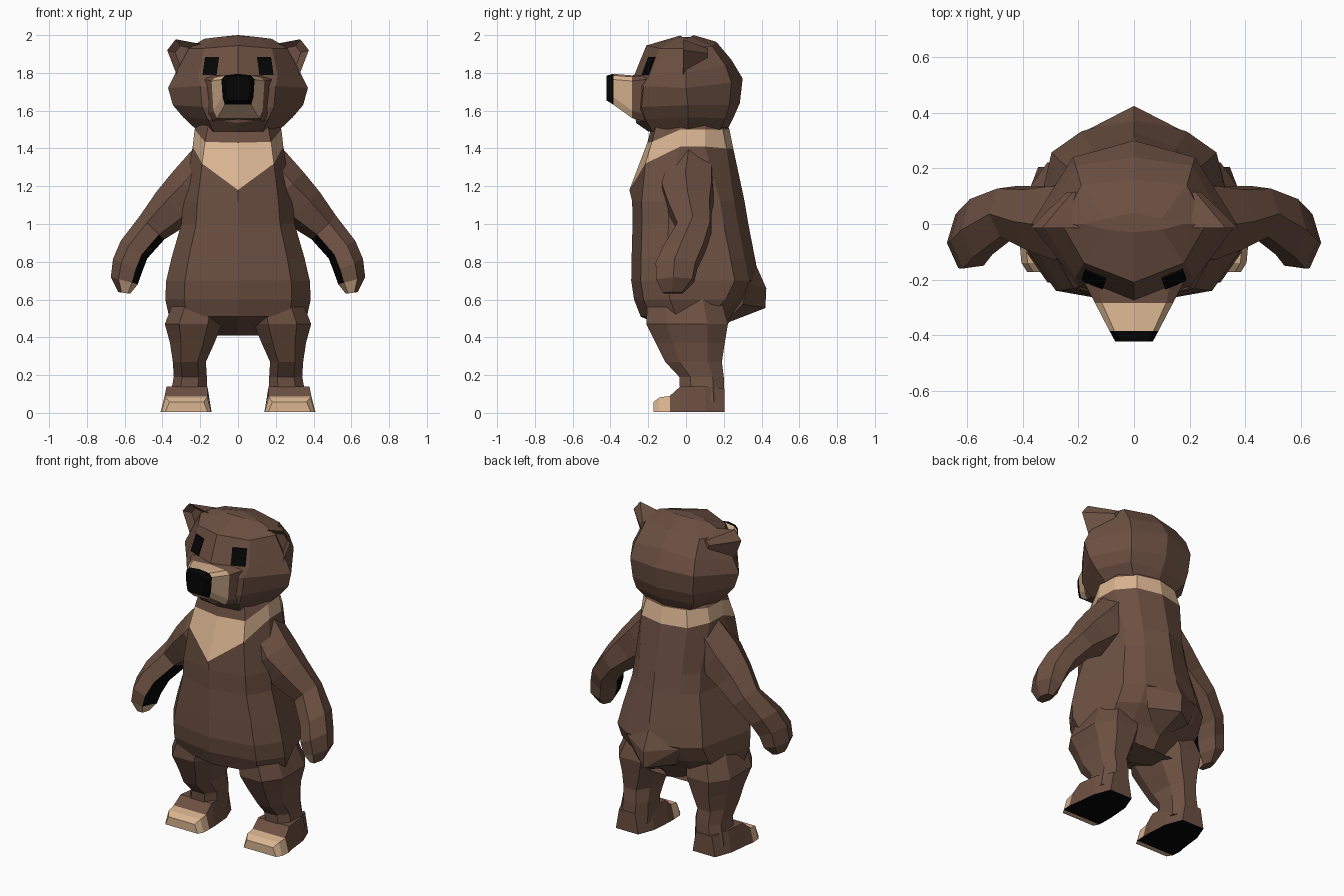
import bpy, bmesh, math
from mathutils import Vector
from mathutils.bvhtree import BVHTree

if "Cube" in bpy.data.objects:
    bpy.data.objects.remove(bpy.data.objects["Cube"])


def material(name, rgb):
    m = bpy.data.materials.new(name)
    m.diffuse_color = (*rgb, 1)
    m.use_nodes = True
    m.node_tree.nodes["Principled BSDF"].inputs["Base Color"].default_value = m.diffuse_color
    return m


BROWN, TAN, BLACK = 0, 1, 2
MATS = [material("brown_fur", (0.15, 0.08, 0.054)),
        material("tan_fur", (0.70, 0.46, 0.285)),
        material("black_skin", (0.0015, 0.0015, 0.0015))]


def finish(name, bm, mirror=False):
    bmesh.ops.recalc_face_normals(bm, faces=bm.faces)
    me = bpy.data.meshes.new(name)
    bm.to_mesh(me)
    bm.free()
    for m in MATS:
        me.materials.append(m)
    ob = bpy.data.objects.new(name, me)
    bpy.context.collection.objects.link(ob)
    if mirror:
        ob.modifiers.new("mirror", 'MIRROR')
    return ob


def loft(name, rings, paint=None, mirror=False, caps=(BROWN, BROWN)):
    """Skin closed rings; paint(segment, side) gives the material."""
    bm = bmesh.new()
    vs = [[bm.verts.new(p) for p in r] for r in rings]
    n = len(rings[0])
    for j in range(len(vs) - 1):
        for i in range(n):
            k = (i + 1) % n
            f = bm.faces.new((vs[j][i], vs[j][k], vs[j + 1][k], vs[j + 1][i]))
            if paint:
                f.material_index = paint(j, i)
    for ring, c in zip((vs[0], vs[-1]), caps):
        bm.faces.new(ring).material_index = c
    return finish(name, bm, mirror)


def both(half):
    """Complete a half ring whose end points lie on the centre plane."""
    return half + [(-x, y, z) for x, y, z in half[-2:0:-1]]


def hull(name, pts):
    bm = bmesh.new()
    for p in pts:
        bm.verts.new(p)
    bmesh.ops.convex_hull(bm, input=bm.verts)
    return finish(name, bm)


# Torso: belly rings, then the slanted collar band and the neck
def belly(z, w, yf, yb):
    return both([(0, yf, z), (.74 * w, yf + .05, z), (w, yf + .19, z),
                 (.78 * w, yb - .13, z), (.5 * w, yb - .055, z), (0, yb, z)])


torso = [belly(*r) for r in ((.41, .14, -.02, .18), (.51, .365, -.24, .25),
                             (.60, .385, -.275, .34), (.70, .38, -.29, .388),
                             (.82, .352, -.288, .365), (1.0, .30, -.283, .33),
                             (1.12, .29, -.285, .31))]
torso += [both([(0, -.30, 1.18), (.19, -.215, 1.32), (.24, -.03, 1.41),
                (.235, .1, 1.41), (.16, .215, 1.40), (0, .25, 1.40)]),
          both([(0, -.205, 1.43), (.175, -.18, 1.435), (.23, -.03, 1.50),
                (.22, .1, 1.50), (.14, .195, 1.50), (0, .23, 1.50)]),
          both([(0, -.17, 1.56), (.15, -.15, 1.56), (.18, -.02, 1.56),
                (.18, .1, 1.56), (.12, .17, 1.56), (0, .2, 1.56)])]
loft("torso", torso, lambda j, i: TAN if j == 7 else BROWN)

# Stubby tail
hull("tail", [(0, .35, .83), (0, .425, .66), (0, .42, .555), (0, .20, .47),
              (.185, .33, .69), (-.185, .33, .69), (.15, .30, .575), (-.15, .30, .575)])

# Head: centre front, cheek, side, back side, centre back
head_half = [
    [(0, -.20, 1.49), (.13, -.18, 1.49), (.20, .01, 1.48), (.14, .17, 1.48), (0, .21, 1.48)],
    [(0, -.265, 1.535), (.16, -.215, 1.555), (.29, .01, 1.565), (.20, .21, 1.56), (0, .25, 1.56)],
    [(0, -.27, 1.60), (.19, -.235, 1.62), (.345, .01, 1.63), (.21, .23, 1.63), (0, .285, 1.64)],
    [(0, -.285, 1.72), (.20, -.225, 1.73), (.37, 0, 1.72), (.22, .24, 1.75), (0, .30, 1.77)],
    [(0, -.275, 1.785), (.21, -.19, 1.785), (.33, 0, 1.80), (.21, .21, 1.84), (0, .24, 1.87)],
    [(0, -.21, 1.945), (.18, -.14, 1.93), (.26, 0, 1.93), (.19, .14, 1.94), (0, .16, 1.965)],
    [(0, -.03, 1.998), (.1, -.02, 1.99), (.18, 0, 1.98), (.1, .02, 1.99), (0, .04, 2.0)]]
head = loft("head", [both(h) for h in head_half])

# Eyes: thin plates fitted on the face
tree = BVHTree.FromObject(head, bpy.context.evaluated_depsgraph_get())
bm = bmesh.new()
N = 4
grid = []
for r in range(N + 1):
    for c in range(N + 1):
        x, z = .113 + .075 * c / N - .013 * r / N, 1.79 + .095 * r / N
        hit = tree.ray_cast(Vector((x, -1, z)), Vector((0, 1, 0)))[0]
        grid.append(bm.verts.new(hit - Vector((0, .008, 0))))
for r in range(N):
    for c in range(N):
        a = r * (N + 1) + c
        bm.faces.new((grid[a], grid[a + 1], grid[a + N + 2], grid[a + N + 1]))
skin = bmesh.ops.extrude_face_region(bm, geom=bm.faces[:])
for v in skin["geom"]:
    if isinstance(v, bmesh.types.BMVert):
        v.co.y += .009
for f in bm.faces:
    f.material_index = BLACK
finish("eyes", bm, mirror=True)


# Muzzle: brown root, tan middle, black nose
def snout(y, top, wt, ws, wb, bot):
    return both([(0, y, top), (wt, y, top - .008), (ws, y, top - .03),
                 (ws * .93, y, bot + .04), (wb, y, bot), (0, y, bot)])


loft("muzzle", [snout(-.17, 1.80, .14, .20, .15, 1.53),
                snout(-.285, 1.787, .115, .14, .11, 1.56),
                snout(-.385, 1.795, .07, .088, .07, 1.632),
                snout(-.422, 1.785, .05, .068, .055, 1.655)],
     lambda j, i: (BROWN, TAN, BLACK)[j], caps=(BROWN, BLACK))

# Ears: cupped wedges running back into the skull
bm = bmesh.new()
ear_out = [(.18, 1.95), (.33, 1.978), (.375, 1.92), (.325, 1.79), (.22, 1.80)]
front = [bm.verts.new((x, -.015, z)) for x, z in ear_out]
back = [bm.verts.new((.19 + (x - .26) * .45, .115, 1.89 + (z - 1.89) * .45)) for x, z in ear_out]
cup = [bm.verts.new((.27 + (x - .27) * .6, .015, 1.89 + (z - 1.89) * .6)) for x, z in ear_out]
bm.faces.new(back)
bm.faces.new(cup)
for i in range(5):
    k = (i + 1) % 5
    bm.faces.new((front[i], front[k], back[k], back[i]))
    bm.faces.new((front[i], front[k], cup[k], cup[i]))
finish("ears", bm, mirror=True)


# Arms: six-sided rings turned so one side faces inward and forward
def arm_ring(x, y, z, tilt, t, d):
    a = math.radians(tilt)
    ring = []
    for s in range(6):
        b = math.radians(55 + 60 * s)
        u, v = t * 1.06 * math.cos(b), d * 1.06 * math.sin(b)
        ring.append((x + u * math.cos(a), y + v, z + u * math.sin(a)))
    return ring


loft("arms", [arm_ring(*r) for r in ((.12, .03, 1.32, 52, .135, .12),
                                     (.245, .01, 1.175, 43, .135, .145),
                                     (.345, .02, 1.085, 43, .115, .12),
                                     (.455, .045, .98, 43, .085, .095),
                                     (.55, -.01, .865, 34, .08, .115),
                                     (.585, -.05, .78, 25, .08, .115),
                                     (.602, -.058, .70, 15, .07, .105),
                                     (.602, -.07, .635, 8, .03, .055))],
     lambda j, i: BLACK if i == 2 and j in (3, 4, 5) else TAN if i in (2, 3) and j == 6 else BROWN,
     mirror=True)


# Legs: bevelled box rings (z, inner x, outer x, front y, back y)
def leg_ring(z, a, b, f, k):
    m, n = (b - a) * .25, (k - f) * .25
    return [(a + m, f, z), (b - m, f, z), (b, f + n, z), (b, k - n, z),
            (b - m, k, z), (a + m, k, z), (a, k - n, z), (a, f + n, z)]


loft("legs", [leg_ring(*r) for r in ((.66, .06, .315, -.20, .17), (.47, .085, .387, -.21, .222),
                                     (.37, .125, .36, -.16, .205), (.27, .17, .345, -.11, .19),
                                     (.19, .165, .34, -.035, .20), (.06, .165, .365, -.03, .205))],
     mirror=True)


# Feet: lofted from heel to toes (y, inner x, outer x, height)
def foot_ring(y, a, b, h):
    s = .022
    return [(a, y, .005), (b, y, .005), (b - s, y, h), (a + s, y, h)]


loft("feet", [foot_ring(.205, .19, .345, .13), foot_ring(.10, .15, .385, .14),
              foot_ring(-.03, .14, .40, .14), foot_ring(-.085, .14, .41, .09),
              foot_ring(-.14, .142, .405, .082), foot_ring(-.172, .16, .385, .058)],
     lambda j, i: BLACK if i == 0 and j < 4 else TAN if j >= 3 else BROWN,
     mirror=True, caps=(BROWN, TAN))
